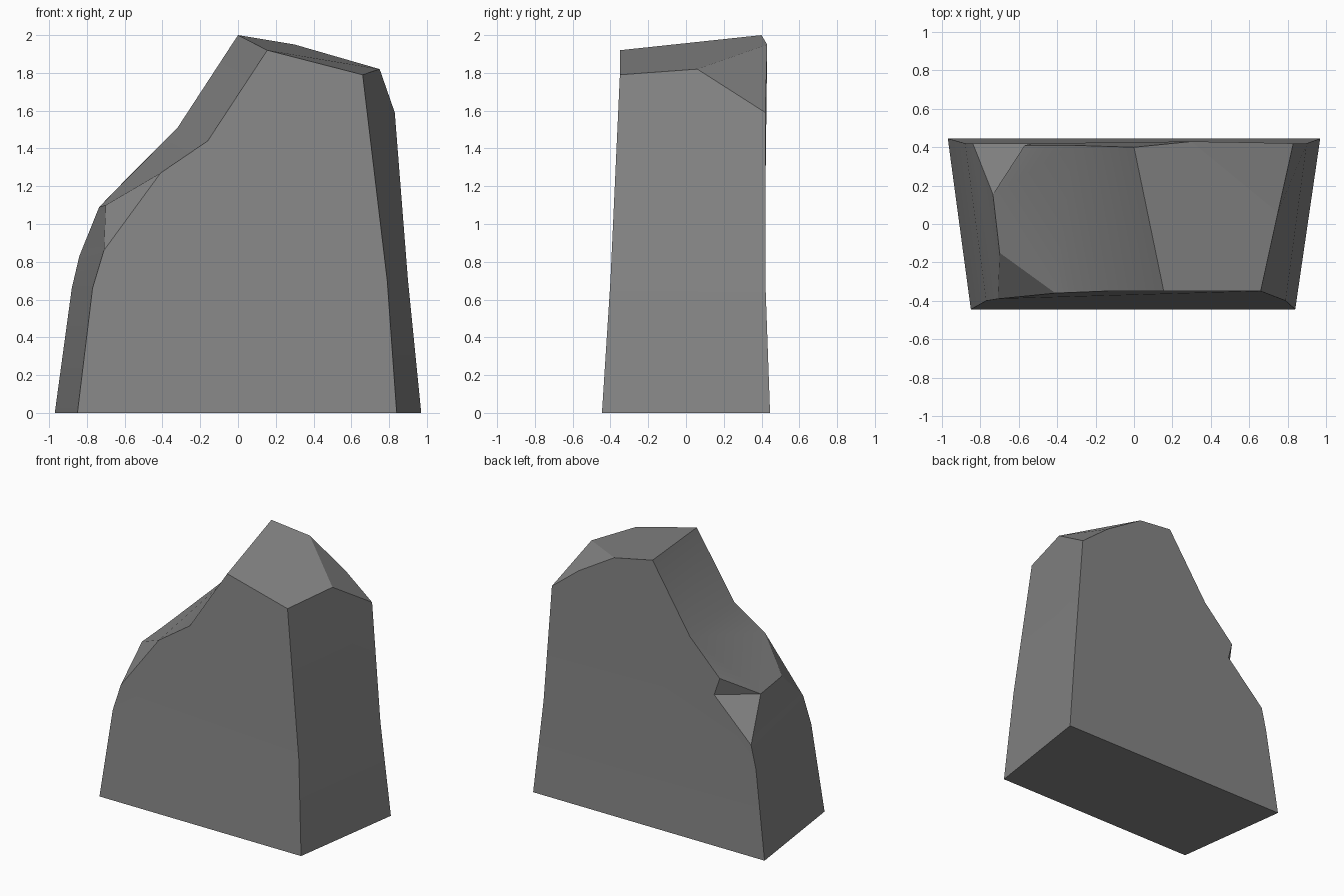
import bpy, bmesh, math

if "Cube" in bpy.data.objects:
    bpy.data.objects.remove(bpy.data.objects["Cube"])

# Outlines of the two broad sides, counter-clockwise from bottom left
front = [(-.85, -.445, 0), (.84, -.445, 0), (.79, -.40, .70), (.66, -.35, 1.79),
         (.155, -.35, 1.92), (-.16, -.35, 1.44), (-.41, -.36, 1.27),
         (-.71, -.39, .86), (-.77, -.40, .66)]
back = [(-.97, .445, 0), (.97, .445, 0), (.90, .42, .70), (.83, .42, 1.59),
        (.60, .425, 1.77), (.30, .43, 1.95), (0, .40, 2), (-.32, .41, 1.51),
        (-.57, .41, 1.26), (-.53, .42, 1.13), (-.84, .42, .83), (-.88, .42, .66)]
# Corners of the chipped edges between them
chips = {"right": (.75, .06, 1.82), "notch": (-.735, .155, 1.09), "left": (-.70, -.15, 1.10)}

bm = bmesh.new()
f = [bm.verts.new(p) for p in front]
b = [bm.verts.new(p) for p in back]
r, m, n = (bm.verts.new(chips[k]) for k in ("right", "notch", "left"))

faces = [
    # broad front and back, split at the slight bend
    [f[0], f[1], f[2], f[8]], f[2:],
    [b[0], b[1], b[2], b[11]], b[2:],
    # underside and right side
    [f[0], f[1], b[1], b[0]], [f[1], b[1], b[2], f[2]], [f[2], b[2], b[3], r, f[3]],
    # top and its chipped back corner
    [f[3], r, b[5], b[6], f[4]], [r, b[3], b[4], b[5]],
    # left slope
    [f[4], b[6], b[7], f[5]], [f[5], b[7], b[8], m, n, f[6]],
    # back notch and front chip
    [m, b[8], b[9]], [m, b[9], b[10]], [n, f[6], f[7]],
    # left side
    [f[7], n, m, b[10]], [f[7], b[10], b[11], f[8]], [f[8], b[11], b[0], f[0]],
]
for face in faces:
    bm.faces.new(face)
bmesh.ops.recalc_face_normals(bm, faces=bm.faces[:])

mesh = bpy.data.meshes.new("boulder")
bm.to_mesh(mesh)
bm.free()

# Plain grey stone
stone = bpy.data.materials.new("grey stone")
stone.diffuse_color = (.24, .24, .24, 1)
stone.use_nodes = True
stone.node_tree.nodes["Principled BSDF"].inputs["Base Color"].default_value = stone.diffuse_color
mesh.materials.append(stone)

boulder = bpy.data.objects.new("boulder", mesh)
bpy.context.collection.objects.link(boulder)
bpy.context.view_layer.objects.active = boulder
boulder.select_set(True)
bpy.ops.object.shade_smooth_by_angle(angle=math.radians(20))
